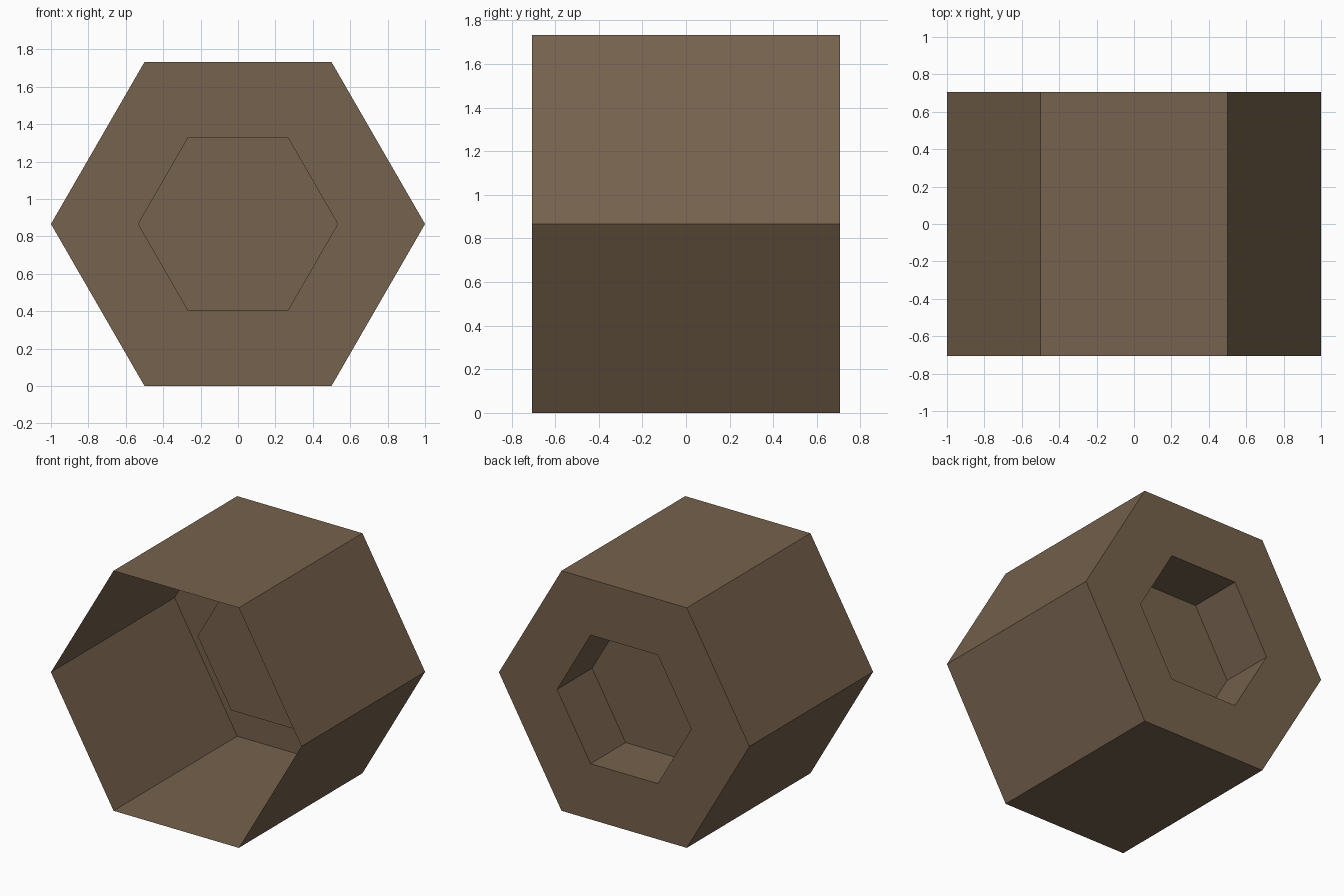
import bpy, bmesh, math

if "Cube" in bpy.data.objects:
    bpy.data.objects.remove(bpy.data.objects["Cube"])

R_OUT, R_IN = 1.0, 0.536       # corner radii of shell and recess
HALF, DEPTH = 0.705, 0.40      # half length along y, recess depth
ZC = math.sqrt(3) / 2          # axis height, so a flat rests on z = 0

brown = bpy.data.materials.new("dull brown")
brown.diffuse_color = (0.181, 0.122, 0.074, 1.0)
brown.use_nodes = True
brown.node_tree.nodes["Principled BSDF"].inputs["Base Color"].default_value = brown.diffuse_color

bm = bmesh.new()


def hex_ring(radius, y):
    """Six vertices around the y axis, flat side up."""
    return [bm.verts.new((radius * math.cos(i * math.pi / 3), y,
                          ZC + radius * math.sin(i * math.pi / 3)))
            for i in range(6)]


# Thin shell open at the front, back rim, then the recess pushed inwards
rings = [hex_ring(R_OUT, -HALF), hex_ring(R_OUT, HALF),
         hex_ring(R_IN, HALF), hex_ring(R_IN, HALF - DEPTH)]
for a, b in zip(rings, rings[1:]):
    for i in range(6):
        j = (i + 1) % 6
        bm.faces.new((a[i], b[i], b[j], a[j]))

# Floor of the recess, facing the back
bm.faces.new(rings[-1][::-1])
bm.normal_update()

mesh = bpy.data.meshes.new("hexagonal_cup")
bm.to_mesh(mesh)
bm.free()
mesh.materials.append(brown)
cup = bpy.data.objects.new("hexagonal_cup", mesh)
bpy.context.collection.objects.link(cup)
